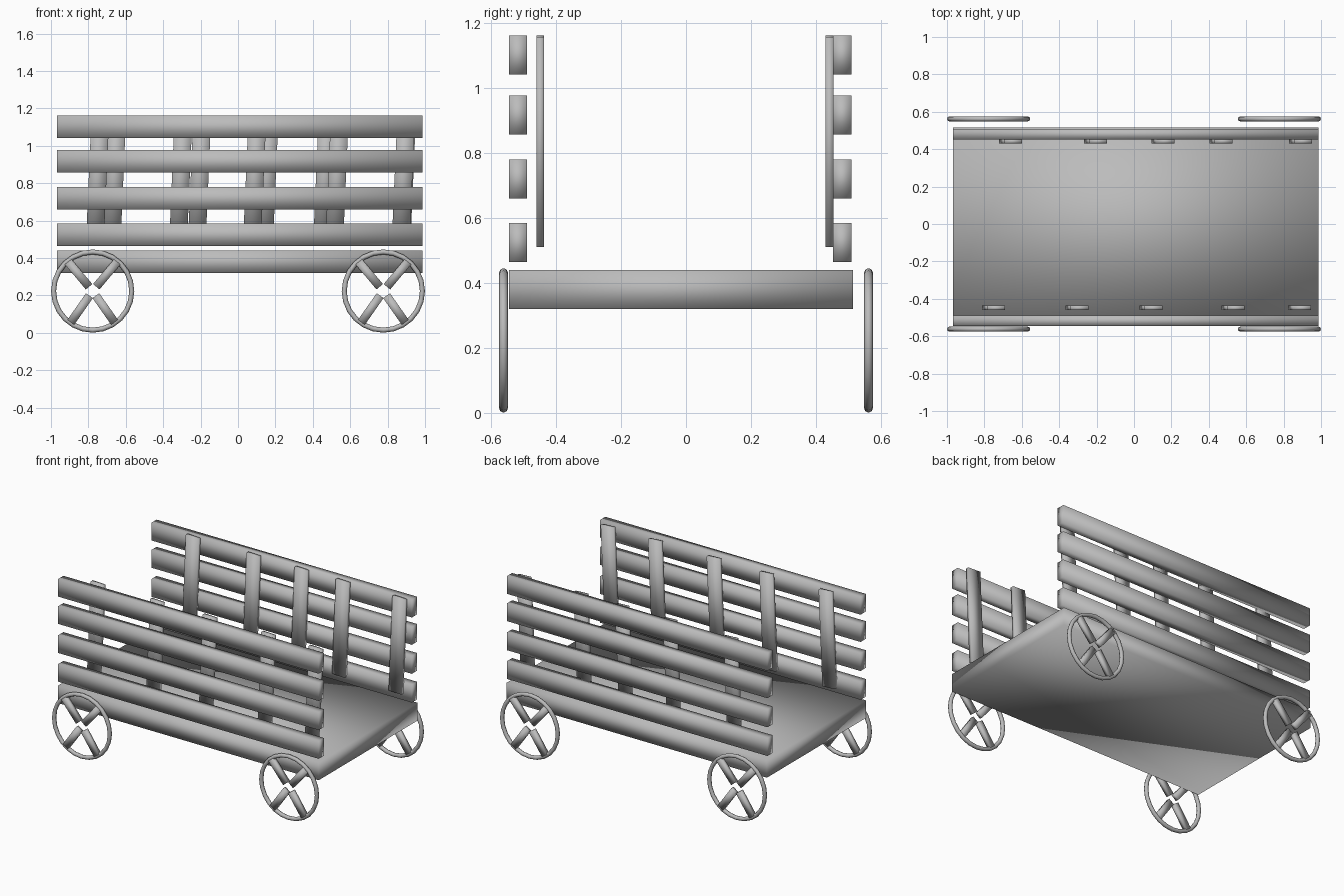
import bpy
from math import radians, cos, sin, pi

cube = bpy.data.objects.get("Cube")
if cube:
    bpy.data.objects.remove(cube, do_unlink=True)

grey = bpy.data.materials.new("plain_grey")
grey.use_nodes = True
colour = (0.5, 0.5, 0.5, 1)
grey.diffuse_color = colour
grey.node_tree.nodes["Principled BSDF"].inputs["Base Color"].default_value = colour


def finish(ob, name):
    ob.name = name
    ob.data.materials.append(grey)
    bpy.ops.object.shade_smooth()
    return ob


def box(name, centre, size, tilt=0.0):
    """Softly shaded box, tilted about the y axis."""
    bpy.ops.mesh.primitive_cube_add(size=1, location=centre)
    ob = bpy.context.object
    for v in ob.data.vertices:
        v.co = [c * s for c, s in zip(v.co, size)]
    ob.rotation_euler.y = tilt
    return finish(ob, name)


MID_X, LENGTH = 0.01, 1.955

# Deck
box("deck", (MID_X, -0.015, 0.38), (LENGTH, 1.06, 0.12))

# Slatted side walls with leaning posts on the inside
walls = {
    "front": (-0.517, -0.449, (-0.75, -0.305, 0.09, 0.53, 0.885)),
    "back": (0.481, 0.442, (-0.66, -0.205, 0.155, 0.465, 0.89)),
}
for side, (slat_y, post_y, post_xs) in walls.items():
    for z in (0.525, 0.72, 0.917, 1.102):
        box(side + "_slat", (MID_X, slat_y, z), (LENGTH, 0.056, 0.12))
    for x in post_xs:
        box(side + "_post", (x, post_y, 0.836), (0.095, 0.024, 0.648), radians(2.5))


# Spoked wheels: a thin rim and four bars that stop short of the centre
def wheel(name, x, y):
    radius = 0.223
    bpy.ops.mesh.primitive_torus_add(
        location=(x, y, radius), rotation=(pi / 2, 0, 0),
        major_segments=24, minor_segments=8,
        major_radius=0.209, minor_radius=0.0135)
    finish(bpy.context.object, name + "_rim")
    inner, outer = 0.03, 0.205
    mid = (inner + outer) / 2
    for degrees in (50, 130, 235, 305):
        a = radians(degrees)
        box(name + "_spoke", (x + mid * cos(a), y, radius + mid * sin(a)),
            (outer - inner, 0.024, 0.045), -a)


for x, end in ((-0.777, "right"), (0.777, "left")):
    for y, side in ((-0.562, "front"), (0.562, "back")):
        wheel(side + "_" + end + "_wheel", x, y)
